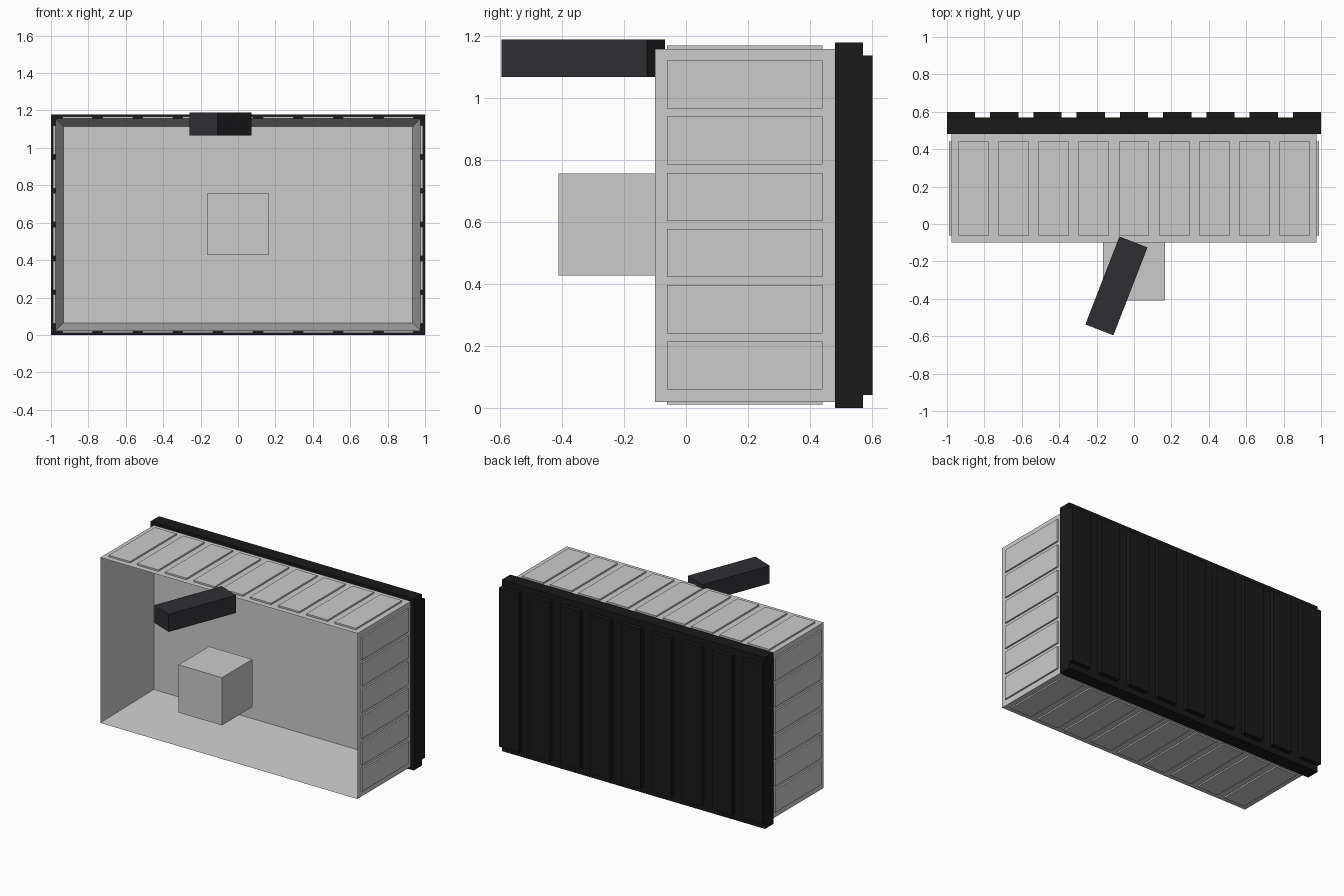
import bpy, bmesh, math

if "Cube" in bpy.data.objects:
    bpy.data.objects.remove(bpy.data.objects["Cube"])


def material(name, rgb):
    m = bpy.data.materials.new(name)
    m.diffuse_color = (*rgb, 1)
    m.use_nodes = True
    m.node_tree.nodes["Principled BSDF"].inputs["Base Color"].default_value = m.diffuse_color
    return m


def add_box(bm, lo, hi):
    verts = bmesh.ops.create_cube(bm, size=1)["verts"]
    for v in verts:
        for i in range(3):
            v.co[i] = lo[i] + (v.co[i] + 0.5) * (hi[i] - lo[i])
    return verts


def make_object(name, bm, mat=None):
    mesh = bpy.data.meshes.new(name)
    bm.to_mesh(mesh)
    bm.free()
    obj = bpy.data.objects.new(name, mesh)
    bpy.context.collection.objects.link(obj)
    if mat:
        mesh.materials.append(mat)
    return obj


def boxes(name, spans, mat=None):
    bm = bmesh.new()
    for lo, hi in spans:
        add_box(bm, lo, hi)
    return make_object(name, bm, mat)


black = material("black", (0.01, 0.01, 0.01))
charcoal = material("charcoal", (0.028, 0.027, 0.033))

X, Y0, Y1, Z0, Z1 = 0.977, -0.10, 0.48, 0.02, 1.157
WALL, RAISE = 0.062, 0.011

# Open-fronted case: inset the front face, then push it back to form the cavity
bm = bmesh.new()
add_box(bm, (-X, Y0, Z0), (X, Y1, Z1))
bm.normal_update()
front = min(bm.faces, key=lambda f: f.calc_center_median().y)
bmesh.ops.inset_region(bm, faces=[front], thickness=WALL)
bmesh.ops.translate(bm, verts=front.verts, vec=(0, Y1 - Y0 - WALL, 0))
make_object("case", bm)

# Raised slats on the two sides
spans = []
for i in range(6):
    z = 0.06 + 0.181 * i
    for a, b in ((-X - RAISE, -X), (X, X + RAISE)):
        spans.append(((a, -0.062, z), (b, 0.44, z + 0.155)))
boxes("side_slats", spans)

# Raised slats on the top and bottom
spans = []
for i in range(9):
    x = 0.2145 * (i - 4)
    for a, b in ((Z0 - RAISE + 0.002, Z0), (Z1, Z1 + RAISE)):
        spans.append(((x - 0.081, -0.062, a), (x + 0.081, 0.44, b)))
boxes("top_and_bottom_slats", spans)

# Back panel with vertical ribs
boxes("back_panel", [((-1, Y1, 0), (1, 0.57, 1.178))], black)
boxes("back_ribs", [((0.23125 * (i - 4) - 0.075, 0.57, 0.042),
                     (0.23125 * (i - 4) + 0.075, 0.60, 1.136)) for i in range(9)], black)

# Block floating at the opening
boxes("block", [((-0.165, -0.41, 0.427), (0.165, -0.08, 0.755))])

# Angled bar above the opening
bar = boxes("angled_bar", [((-0.0805, -0.252, -0.061), (0.0805, 0.252, 0.061))], charcoal)
bar.location = (-0.094, -0.331, 1.127)
bar.rotation_euler.z = math.radians(-21.2)
